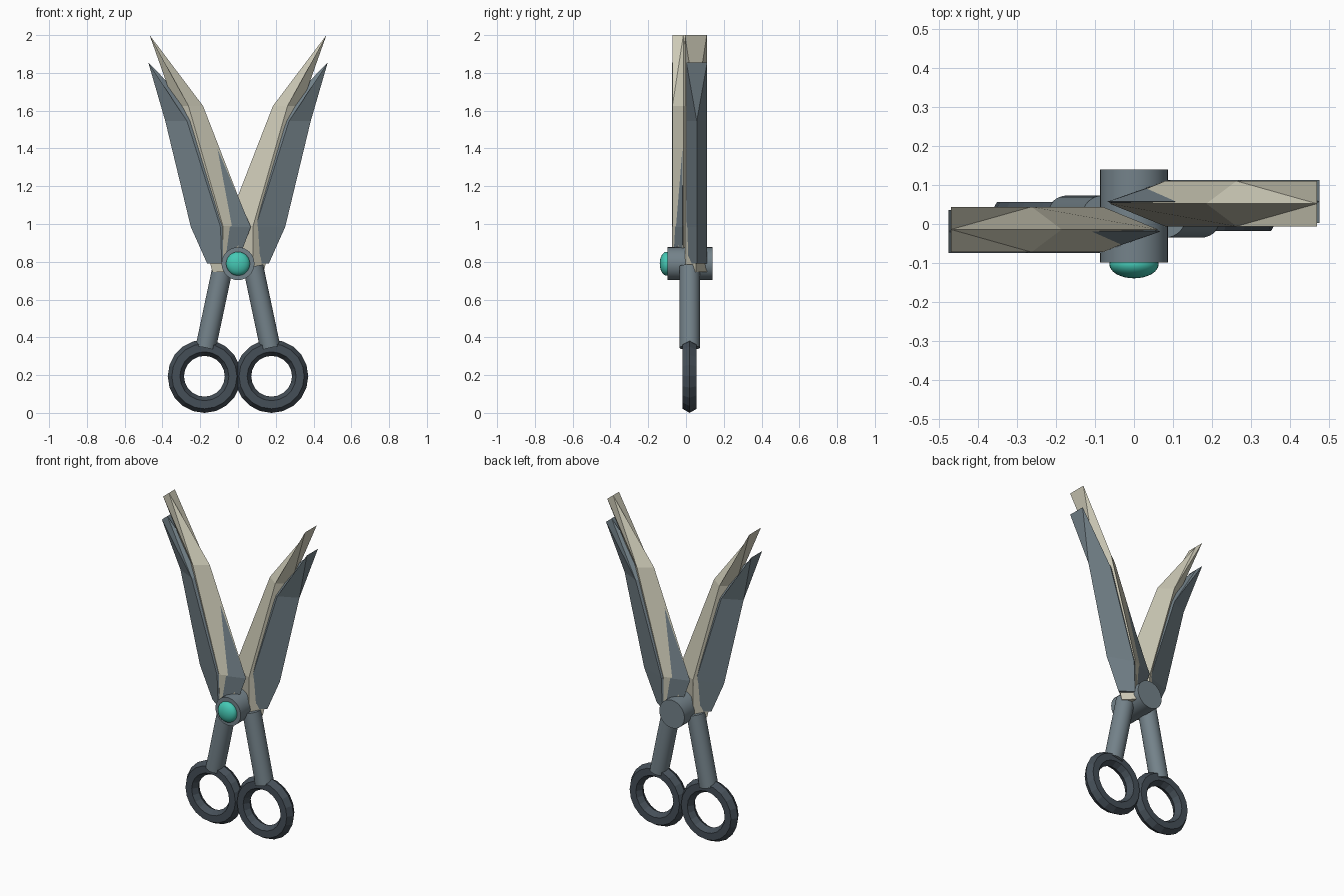
import bpy, bmesh, math
from mathutils import Vector

if "Cube" in bpy.data.objects:
    bpy.data.objects.remove(bpy.data.objects["Cube"])

CY = 0.019  # depth of the pivot plane; the two halves are turned 180 degrees about it


def mat(name, rgb):
    m = bpy.data.materials.new(name)
    m.diffuse_color = (*rgb, 1)
    m.use_nodes = True
    m.node_tree.nodes["Principled BSDF"].inputs["Base Color"].default_value = m.diffuse_color
    return m


SLATE = mat("slate steel", (0.175, 0.225, 0.255))
BONE = mat("pale bone", (0.62, 0.60, 0.48))
DARK = mat("dark grip", (0.06, 0.078, 0.097))
TEAL = mat("teal gem", (0.06, 0.58, 0.46))


def finish(bm, name, material, smooth=False):
    bmesh.ops.recalc_face_normals(bm, faces=bm.faces)
    me = bpy.data.meshes.new(name)
    bm.to_mesh(me)
    bm.free()
    ob = bpy.data.objects.new(name, me)
    bpy.context.collection.objects.link(ob)
    me.materials.append(material)
    if smooth:
        bpy.context.view_layer.objects.active = ob
        ob.select_set(True)
        bpy.ops.object.shade_smooth_by_angle(angle=math.radians(40))
        ob.select_set(False)
    return ob


def blade(name, material, tip, sections, yc, half, side):
    """Diamond-section blade with a chisel tip; sections are (z, outer, ridge, inner)."""
    bm = bmesh.new()

    def v(x, y, z):  # side -1 is left; side 1 is the half turned about the pivot
        return bm.verts.new((-side * x, CY - side * (y - CY), z))

    rings = [[v(r, yc - half, z), v(o, yc, z), v(r, yc + half, z), v(i, yc, z)]
             for z, o, r, i in sections]
    for a, b in zip(rings, rings[1:]):
        for k in range(4):
            n = (k + 1) % 4
            bm.faces.new((a[k], a[n], b[n], b[k]))
    bm.faces.new(rings[-1])
    # chisel tip: front, centre and back points on one edge
    x, z = tip
    f, c, b = (v(x, yc + d, z) for d in (-half, 0, half))
    F, O, B, I = rings[0]
    for end, ridge in ((f, F), (b, B)):
        bm.faces.new((end, c, O))
        bm.faces.new((end, O, ridge))
        bm.faces.new((end, c, ridge))
        bm.faces.new((c, I, ridge))
    return finish(bm, name, material)


def rod(name, p, q, r, material):
    p, q = Vector(p), Vector(q)
    bm = bmesh.new()
    bmesh.ops.create_cone(bm, cap_ends=True, segments=32, radius1=r, radius2=r,
                          depth=(q - p).length)
    bm.transform((q - p).to_track_quat('Z', 'Y').to_matrix().to_4x4())
    bmesh.ops.translate(bm, vec=(p + q) / 2, verts=bm.verts)
    return finish(bm, name, material, True)


def ring(name, cx, cz, R, r, major=20, minor=6):
    bm = bmesh.new()
    loops = []
    for i in range(major):
        a = 2 * math.pi * i / major
        loop = []
        for j in range(minor):
            b = 2 * math.pi * j / minor
            d = R + r * math.cos(b)
            loop.append(bm.verts.new((cx + d * math.cos(a), CY + r * math.sin(b),
                                      cz + d * math.sin(a))))
        loops.append(loop)
    for i in range(major):
        a, b = loops[i], loops[(i + 1) % major]
        for j in range(minor):
            n = (j + 1) % minor
            bm.faces.new((a[j], b[j], b[n], a[n]))
    return finish(bm, name, DARK)


for label, s in (("left", -1), ("right", 1)):
    # slate blade, pale blade just behind it
    blade(label + "_blade", SLATE, (-0.475, 1.855),
          [(1.545, -0.385, -0.27, -0.172), (0.985, -0.25, -0.093, 0.068),
           (0.79, -0.163, -0.086, -0.005)], -0.019, 0.055, s)
    blade(label + "_pale_edge", BONE, (-0.468, 2.0),
          [(1.625, -0.335, -0.262, -0.185), (0.99, -0.20, -0.08, 0.062),
           (0.745, -0.135, -0.078, -0.015)], -0.014, 0.058, s)
    # handle and finger ring
    rod(label + "_handle", (s * 0.171, CY, 0.345), (s * 0.08, CY, 0.775), 0.054, SLATE)
    ring(label + "_finger_ring", s * 0.178, 0.194, 0.151, 0.043)

# pivot hub with a flattened gem on the front
rod("pivot_hub", (0, -0.098, 0.79), (0, 0.14, 0.79), 0.087, SLATE)
bm = bmesh.new()
bmesh.ops.create_uvsphere(bm, u_segments=32, v_segments=16, radius=1)
bmesh.ops.scale(bm, vec=(0.063, 0.036, 0.063), verts=bm.verts)
bmesh.ops.translate(bm, vec=(0, -0.103, 0.79), verts=bm.verts)
finish(bm, "pivot_gem", TEAL, True)
